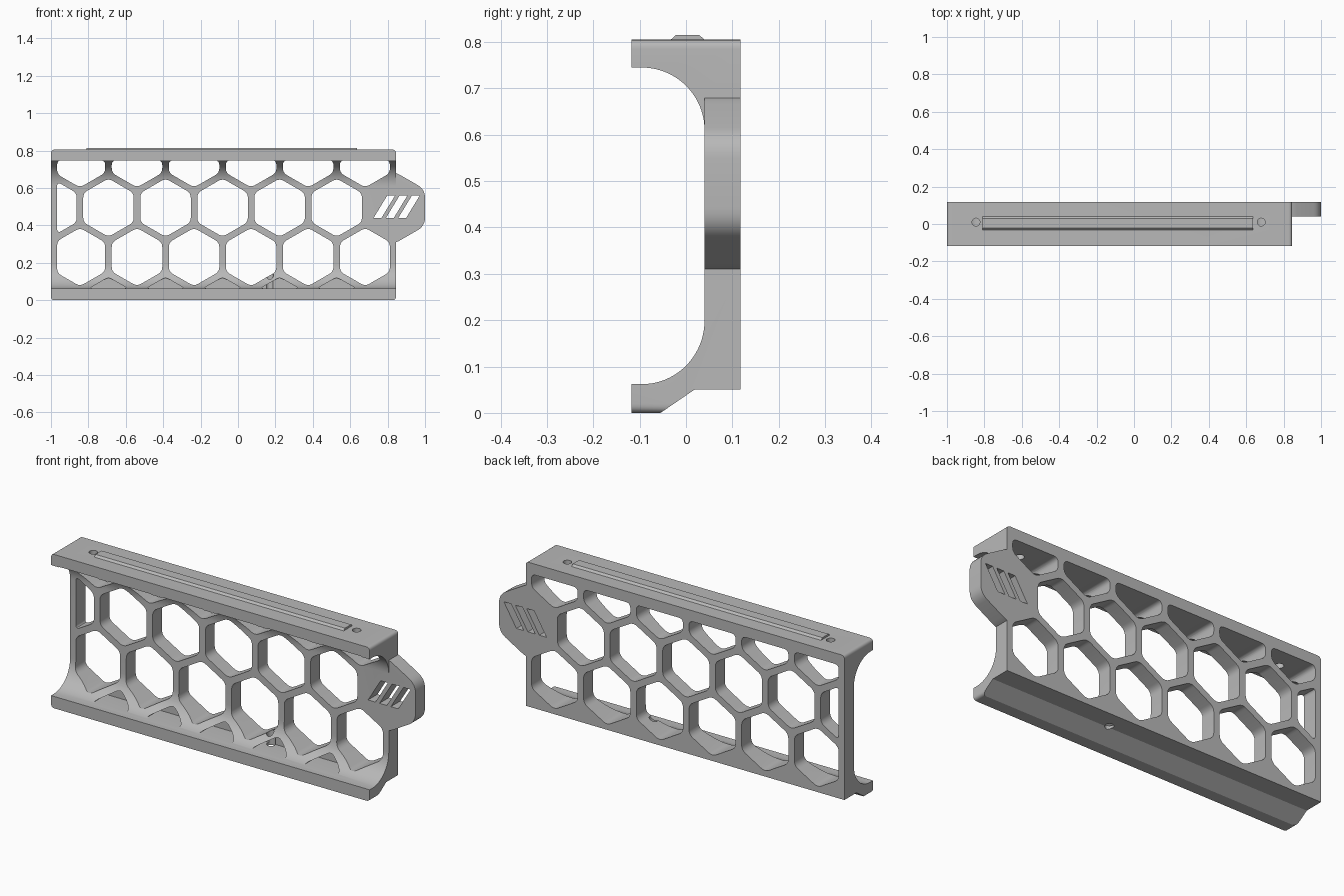
import bpy, bmesh, math
from mathutils import Vector

if "Cube" in bpy.data.objects:
    bpy.data.objects.remove(bpy.data.objects["Cube"], do_unlink=True)

gray = bpy.data.materials.new("plain_gray")
gray.use_nodes = True
COLOR = (0.48, 0.48, 0.48, 1)
gray.diffuse_color = COLOR
gray.node_tree.nodes["Principled BSDF"].inputs["Base Color"].default_value = COLOR

LEFT, RIGHT, TOP = -1.0, 0.845, 0.805
FRONT, BACK, PLATE = -0.118, 0.118, 0.04
PITCH, HOLE_R, MID_Z, LOW_Z = 0.305, 0.156, 0.495, 0.231
ROW_STEP = MID_Z - LOW_Z


def prism(bm, pts, axis, start, end):
    """Extrude a 2D outline along x (outline y,z), y (outline x,z) or z (outline x,y)."""
    def place(p, t):
        c = list(p)
        c.insert("xyz".index(axis), t)
        return c
    a = [bm.verts.new(place(p, start)) for p in pts]
    b = [bm.verts.new(place(p, end)) for p in pts]
    n = len(pts)
    bm.faces.new(a)
    bm.faces.new(b[::-1])
    for i in range(n):
        bm.faces.new((a[i], b[i], b[(i + 1) % n], a[(i + 1) % n]))


def make(name, prisms):
    bm = bmesh.new()
    for p in prisms:
        prism(bm, *p)
    bmesh.ops.recalc_face_normals(bm, faces=bm.faces)
    mesh = bpy.data.meshes.new(name)
    bm.to_mesh(mesh)
    bm.free()
    mesh.materials.append(gray)
    obj = bpy.data.objects.new(name, mesh)
    bpy.context.collection.objects.link(obj)
    return obj


def combine(target, tool, operation):
    mod = target.modifiers.new("cut", "BOOLEAN")
    mod.object, mod.operation, mod.solver = tool, operation, "EXACT"
    bpy.context.view_layer.objects.active = target
    bpy.ops.object.modifier_apply(modifier=mod.name)
    bpy.data.objects.remove(tool, do_unlink=True)
    bpy.context.view_layer.update()


def ngon(cx, cz, r, n=6):
    return [(cx + r * math.sin(2 * math.pi * i / n), cz + r * math.cos(2 * math.pi * i / n))
            for i in range(n)]


def clip(pts, axis, limit, keep):
    """Keep the side of an outline above (keep=1) or below (keep=-1) a limit."""
    out = []
    for i, p in enumerate(pts):
        q = pts[(i + 1) % len(pts)]
        dp, dq = (p[axis] - limit) * keep, (q[axis] - limit) * keep
        if dp >= 0:
            out.append(p)
        if dp * dq < 0:
            out.append(tuple(Vector(p).lerp(Vector(q), dp / (dp - dq))))
    return out


def rounded(pts, d, steps=6):
    """Replace each corner with a short curve."""
    out = []
    for i, p in enumerate(pts):
        p, a, b = Vector(p), Vector(pts[i - 1]), Vector(pts[(i + 1) % len(pts)])
        s = p + (a - p).normalized() * min(d, (a - p).length * 0.45)
        e = p + (b - p).normalized() * min(d, (b - p).length * 0.45)
        for k in range(steps + 1):
            t = k / steps
            out.append(tuple(s.lerp(p, t).lerp(p.lerp(e, t), t)))
    return out


def arc(cy, cz, ry, rz, a0, a1, steps=20):
    angles = [math.radians(a0 + (a1 - a0) * k / steps) for k in range(steps + 1)]
    return [(cy + ry * math.cos(a), cz + rz * math.sin(a)) for a in angles]


# Channel-shaped body with curved inner corners
profile = [(BACK, TOP), (FRONT, TOP), (FRONT, 0.745)]
profile += arc(-0.095, 0.61, 0.135, 0.135, 90, 0)
profile += arc(-0.095, 0.199, 0.135, 0.137, 0, -90)
profile += [(FRONT, 0.062), (FRONT, 0), (-0.055, 0), (0.018, 0.05), (BACK, 0.05)]
body = make("honeycomb_bracket", [(profile, "x", LEFT, RIGHT)])

# Rounded end corners
corners = [(LEFT, 0), (RIGHT, 0), (RIGHT, TOP), (LEFT, TOP)]
combine(body, make("end_rounding", [(rounded(corners, 0.02), "y", -0.3, 0.3)]), "INTERSECT")

# Side ear
ear = rounded(clip(ngon(0.83, MID_Z, 0.196), 0, 0.78, 1), 0.045)
combine(body, make("side_ear", [(ear, "y", PLATE, BACK)]), "UNION")

# Honeycomb openings, trimmed by the surrounding frame
cells = []
for i in range(6):
    x = -0.845 + i * PITCH
    cells += [(x, LOW_Z), (x, LOW_Z + 2 * ROW_STEP), (x - PITCH / 2, MID_Z)]
cutters = []
for x, z in cells:
    cell = ngon(x, z, HOLE_R)
    for axis, limit, keep in ((0, LEFT + 0.033, 1), (0, 0.812, -1), (1, 0.748, -1)):
        cell = clip(cell, axis, limit, keep)
    cutters.append((rounded(cell, 0.026), "y", -0.3, 0.3))
combine(body, make("cell_cutters", cutters), "DIFFERENCE")

# Blind pockets along the lower curve
pockets = []
for i in range(5):
    cell = clip(ngon(-0.845 + (i + 0.5) * PITCH, LOW_Z - ROW_STEP, HOLE_R), 1, 0.0635, 1)
    pockets.append((rounded(cell, 0.02), "y", -0.3, PLATE))
combine(body, make("pocket_cutters", pockets), "DIFFERENCE")

# Plain slanted vent slots in the ear
slots = []
for i in range(3):
    x = 0.725 + i * 0.066
    slots.append(([(x, 0.44), (x + 0.042, 0.44), (x + 0.115, 0.56), (x + 0.073, 0.56)],
                  "y", -0.3, 0.3))
combine(body, make("vent_cutters", slots), "DIFFERENCE")

# Screw holes through the top and the lower ledge
holes = [(ngon(x, 0.01, 0.021, 32), "z", 0.7, 0.9) for x in (-0.845, 0.68)]
holes.append((ngon(0.17, 0.03, 0.021, 32), "z", -0.1, 0.14))
combine(body, make("screw_cutters", holes), "DIFFERENCE")

# Low raised rail on top
make("top_rail", [([(-0.033, TOP - 0.003), (-0.033, TOP), (-0.022, 0.815),
                    (0.029, 0.815), (0.04, TOP), (0.04, TOP - 0.003)],
                   "x", -0.81, 0.635)])

# Smooth the curved surfaces and keep the edges sharp
body.select_set(True)
bpy.context.view_layer.objects.active = body
bpy.ops.object.shade_smooth_by_angle(angle=math.radians(30))
